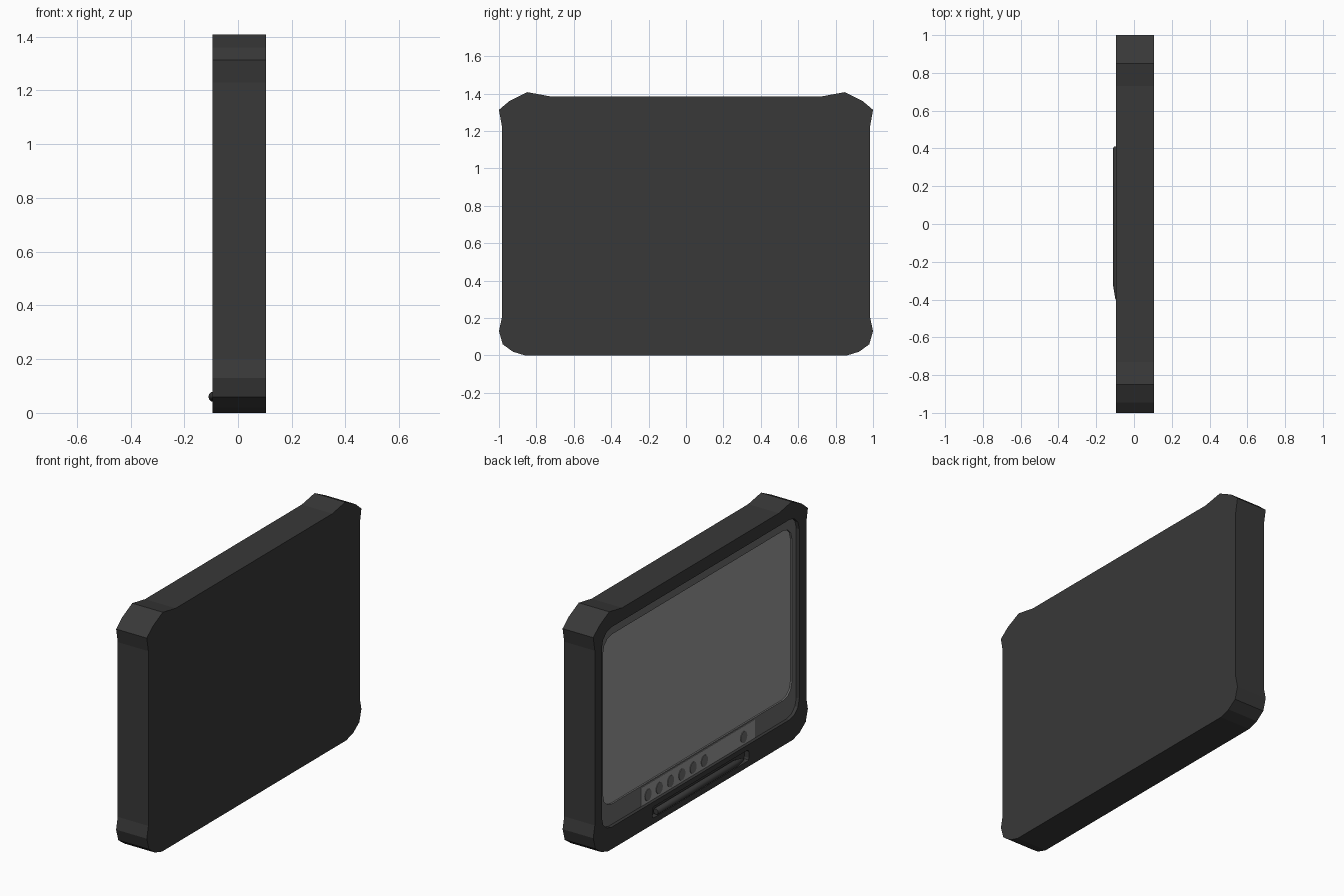
import bpy, bmesh
from math import pi, cos, sin

if "Cube" in bpy.data.objects:
    bpy.data.objects.remove(bpy.data.objects["Cube"])

FACE = -0.095   # screen-side plane of the case
BACK = 0.105


def material(name, g):
    m = bpy.data.materials.new(name)
    m.diffuse_color = (g, g, g, 1)
    m.use_nodes = True
    m.node_tree.nodes["Principled BSDF"].inputs["Base Color"].default_value = m.diffuse_color
    return m


DARK = material("dark_rubber", 0.04)
MID = material("bezel_grey", 0.15)
LIGHT = material("screen_grey", 0.33)


def prism(name, outline, x0, x1, mat=None):
    """Extrude a (y, z) outline along x."""
    bm = bmesh.new()
    a = [bm.verts.new((x0, y, z)) for y, z in outline]
    b = [bm.verts.new((x1, y, z)) for y, z in outline]
    bm.faces.new(a)
    bm.faces.new(b[::-1])
    n = len(a)
    for i in range(n):
        bm.faces.new((a[i], b[i], b[(i + 1) % n], a[(i + 1) % n]))
    bmesh.ops.recalc_face_normals(bm, faces=bm.faces)
    me = bpy.data.meshes.new(name)
    bm.to_mesh(me)
    bm.free()
    ob = bpy.data.objects.new(name, me)
    bpy.context.collection.objects.link(ob)
    if mat:
        me.materials.append(mat)
    return ob


def rounded(y0, y1, z0, z1, r, seg=3):
    """Rectangle outline with rounded corners."""
    pts = []
    for k, (cy, cz) in enumerate([(y1 - r, z1 - r), (y0 + r, z1 - r),
                                  (y0 + r, z0 + r), (y1 - r, z0 + r)]):
        for i in range(seg + 1):
            t = (k + i / seg) * pi / 2
            pts.append((cy + r * cos(t), cz + r * sin(t)))
    return pts


def cut(ob, outline, x0, x1):
    """Subtract a prism from an object and remove the cutter."""
    c = prism("cutter", outline, x0, x1)
    c.hide_render = True
    mod = ob.modifiers.new("cut", 'BOOLEAN')
    mod.object = c
    mod.operation = 'DIFFERENCE'
    mod.solver = 'EXACT'
    bpy.context.view_layer.objects.active = ob
    bpy.ops.object.modifier_apply(modifier=mod.name)
    bpy.data.objects.remove(c)


# Case with flared bumper corners, screen pocket and pen groove
half = [(0.86, 0), (0.925, 0.02), (0.98, 0.06), (1, 0.13), (0.985, 0.2),
        (0.985, 1.23), (1, 1.313), (0.945, 1.36), (0.85, 1.408), (0.73, 1.386)]
case = prism("case", half + [(-y, z) for y, z in reversed(half)], FACE, BACK, DARK)
opening = rounded(-0.92, 0.92, 0.13, 1.31, 0.09)
cut(case, opening, FACE - 0.1, FACE + 0.035)
cut(case, rounded(-0.45, 0.45, 0.035, 0.1, 0.015, 2), FACE - 0.1, FACE + 0.03)

# Bezel with the screen window, and the screen set inside it
bezel = prism("bezel", opening, FACE + 0.02, FACE + 0.04, MID)
window = rounded(-0.88, 0.88, 0.25, 1.25, 0.08)
cut(bezel, window, FACE - 0.1, FACE + 0.1)
prism("screen", window, FACE + 0.03, FACE + 0.04, LIGHT)

# Button strip and round buttons
prism("button_strip", [(-0.53, 0.132), (0.53, 0.132), (0.53, 0.242), (-0.53, 0.242)],
      FACE + 0.017, FACE + 0.03, LIGHT)
for y in [0.466 - 0.105 * i for i in range(6)] + [-0.426]:
    disc = [(y + 0.03 * cos(i * pi / 8), 0.178 + 0.034 * sin(i * pi / 8)) for i in range(16)]
    prism("button", disc, FACE + 0.014, FACE + 0.025, MID)

# Pen lying in the groove, tapered at the -y end
bm = bmesh.new()
N = 12
rings = []
for y, r in [(0.41, 0.016), (0.402, 0.02), (-0.33, 0.02), (-0.395, 0.009), (-0.405, 0.005)]:
    rings.append([bm.verts.new((-0.09 + r * cos(2 * pi * i / N), y,
                                0.06 + r * sin(2 * pi * i / N))) for i in range(N)])
for a, b in zip(rings, rings[1:]):
    for i in range(N):
        bm.faces.new((a[i], a[(i + 1) % N], b[(i + 1) % N], b[i]))
bm.faces.new(rings[0])
bm.faces.new(rings[-1])
bmesh.ops.recalc_face_normals(bm, faces=bm.faces)
me = bpy.data.meshes.new("pen")
bm.to_mesh(me)
bm.free()
me.materials.append(DARK)
pen = bpy.data.objects.new("pen", me)
bpy.context.collection.objects.link(pen)
bpy.ops.object.select_all(action='DESELECT')
pen.select_set(True)
bpy.context.view_layer.objects.active = pen
bpy.ops.object.shade_smooth_by_angle()
